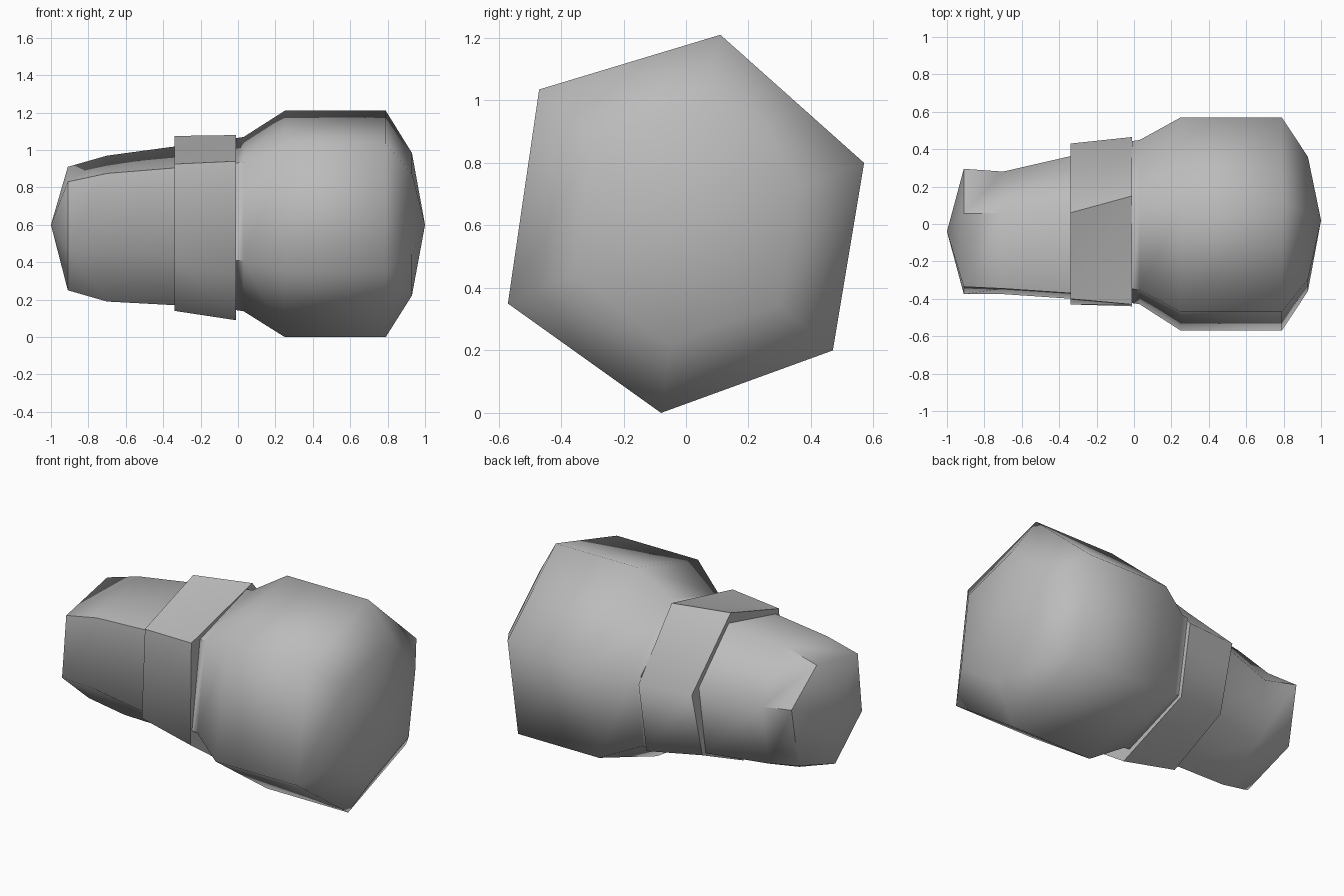
import bpy
import bmesh
import math

cube = bpy.data.objects.get("Cube")
if cube:
    bpy.data.objects.remove(cube, do_unlink=True)

# Single neutral material
grey = bpy.data.materials.new("plain_grey")
grey.use_nodes = True
tone = (0.5, 0.5, 0.5, 1)
grey.diffuse_color = tone
grey.node_tree.nodes["Principled BSDF"].inputs["Base Color"].default_value = tone

# Tilted six-sided cross-section, (y, z) about the axis, starting at the top
HEXAGON = [(.11, .61), (.57, .2), (.47, -.4), (-.08, -.6), (-.57, -.25), (-.47, .435)]
AXIS_Z = .6


def scaled_ring(x, scale, shift=0):
    return [(x, shift + y * scale, AXIS_Z + z * scale) for y, z in HEXAGON]


def ring(x, *points):
    return [(x, y, z) for y, z in points]


def loft(name, rings, left_tip=None, right_tip=None):
    """Skin rings ordered from -x to +x, closing each end flat or with a tip."""
    bm = bmesh.new()
    loops = [[bm.verts.new(p) for p in r] for r in rings]
    count = len(HEXAGON)
    for a, b in zip(loops, loops[1:]):
        for i in range(count):
            j = (i + 1) % count
            if i == 3:  # the underside folds the other way
                bm.faces.new((a[i], a[j], b[i]))
                bm.faces.new((a[j], b[j], b[i]))
            else:
                bm.faces.new((a[i], a[j], b[j]))
                bm.faces.new((a[i], b[j], b[i]))
    for loop, tip in ((loops[0], left_tip), (loops[-1], right_tip)):
        if tip:
            point = bm.verts.new(tip)
            for i in range(count):
                bm.faces.new((loop[i], loop[(i + 1) % count], point))
        else:
            bm.faces.new(loop)
    bmesh.ops.recalc_face_normals(bm, faces=bm.faces)
    mesh = bpy.data.meshes.new(name)
    bm.to_mesh(mesh)
    bm.free()
    mesh.materials.append(grey)
    obj = bpy.data.objects.new(name, mesh)
    bpy.context.collection.objects.link(obj)
    bpy.ops.object.select_all(action="DESELECT")
    obj.select_set(True)
    bpy.context.view_layer.objects.active = obj
    bpy.ops.object.shade_smooth_by_angle(angle=math.radians(59))
    return obj


# Wide head with a domed end
loft("wide_head",
     [scaled_ring(-.01, .76, .01), scaled_ring(.03, .77, .01), scaled_ring(.25, 1),
      scaled_ring(.79, 1), scaled_ring(.93, .63)],
     right_tip=(1, .02, AXIS_Z))

# Slightly twisted collar between the two bodies
loft("collar",
     [ring(-.34, (.06, 1.075), (.43, .72), (.33, .32), (-.06, .14), (-.43, .4), (-.4, .925)),
      ring(-.01, (.15, 1.08), (.465, .71), (.39, .28), (-.1, .09), (-.44, .33), (-.43, .94))])

# Narrow tapering handle with a shallow pointed end
loft("narrow_handle",
     [ring(-.91, (.055, .91), (.295, .73), (.23, .37), (-.12, .25), (-.375, .47), (-.335, .83)),
      ring(-.7, (.06, .97), (.28, .69), (.21, .32), (-.08, .19), (-.375, .46), (-.345, .875)),
      ring(-.33, (.08, 1.02), (.365, .74), (.3, .32), (-.06, .17), (-.4, .42), (-.37, .905))],
     left_tip=(-1, -.04, AXIS_Z))
